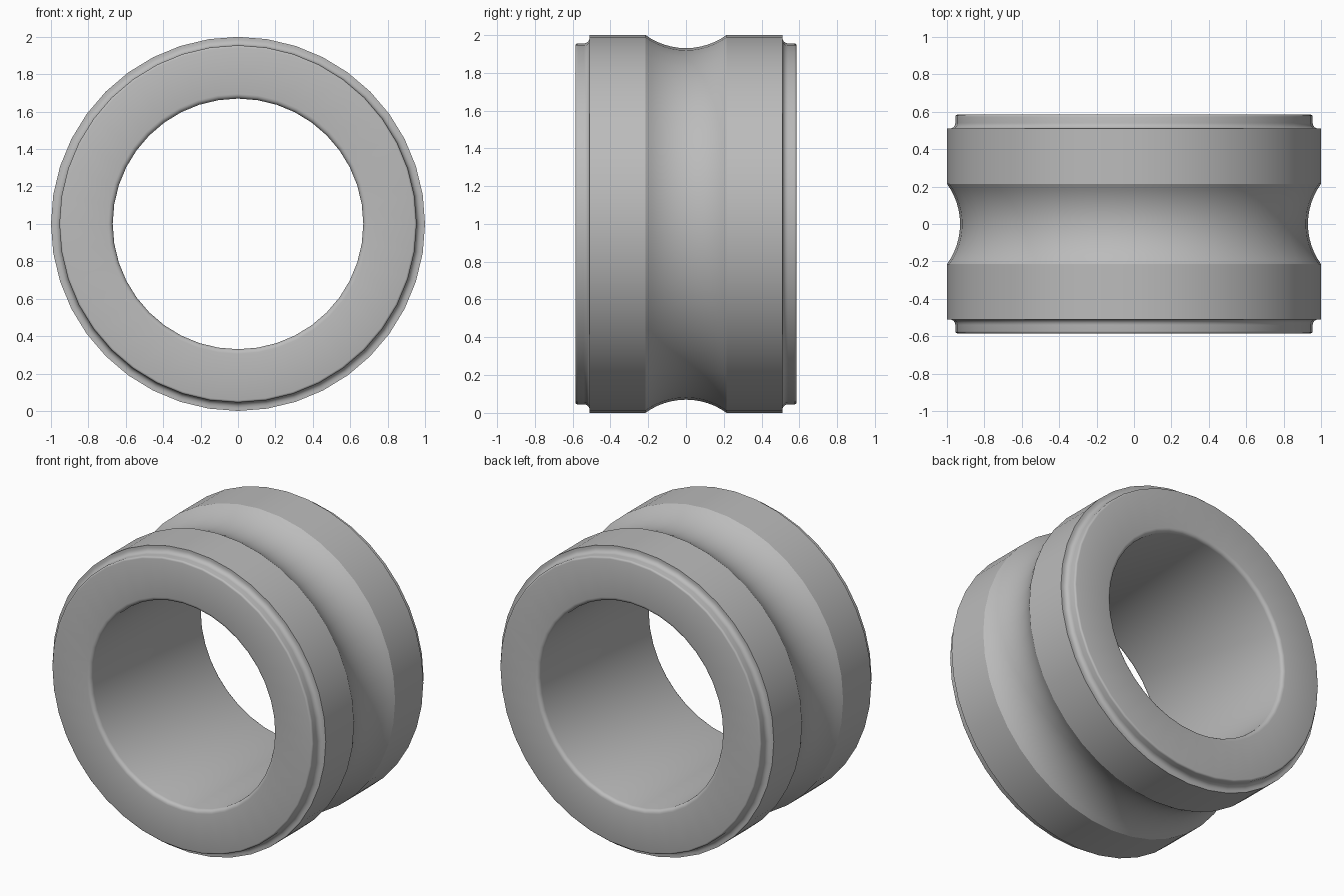
import bpy
import bmesh
from math import cos, sin, pi, asin, radians
from mathutils import Matrix, Vector

cube = bpy.data.objects.get("Cube")
if cube:
    bpy.data.objects.remove(cube, do_unlink=True)

SEGMENTS = 40
HALF_WIDTH, OUTER, BORE = 0.585, 1.0, 0.67
SHOULDER_Y, LIP = 0.51, 0.955
GROOVE_Y, GROOVE_DEPTH = 0.215, 0.07


def arc(radius, y, size, start, end, steps):
    """Points (radius, y) on an arc in the cross-section."""
    angles = [start + (end - start) * i / steps for i in range(steps + 1)]
    return [(radius + size * cos(a), y + size * sin(a)) for a in angles]


# Half of the cross-section, from the groove bottom round to the bore
groove_size = (GROOVE_Y ** 2 + GROOVE_DEPTH ** 2) / (2 * GROOVE_DEPTH)
sweep = asin(GROOVE_Y / groove_size)
half = arc(OUTER - GROOVE_DEPTH + groove_size, 0, groove_size, pi, pi - sweep, 6)
half += [(OUTER, SHOULDER_Y)]
half += arc(LIP + 0.03, SHOULDER_Y + 0.03, 0.03, 1.5 * pi, pi, 4)
half += arc(LIP - 0.012, HALF_WIDTH - 0.012, 0.012, 0, pi / 2, 3)
half += arc(BORE + 0.025, HALF_WIDTH - 0.025, 0.025, pi / 2, pi, 4)

# Mirror the half section into a closed loop
profile = half + [(r, -y) for r, y in reversed(half[1:])]

# Revolve the section about the y axis
bm = bmesh.new()
rings = []
for i in range(SEGMENTS):
    turn = Matrix.Rotation(2 * pi * i / SEGMENTS, 3, 'Y')
    rings.append([bm.verts.new(turn @ Vector((0, y, r))) for r, y in profile])
for i, ring in enumerate(rings):
    following = rings[(i + 1) % SEGMENTS]
    for j in range(len(profile)):
        k = (j + 1) % len(profile)
        bm.faces.new((ring[j], ring[k], following[k], following[j]))
bmesh.ops.recalc_face_normals(bm, faces=bm.faces)
mesh = bpy.data.meshes.new("grooved_ring")
bm.to_mesh(mesh)
bm.free()

ring_object = bpy.data.objects.new("grooved_ring", mesh)
ring_object.location.z = OUTER
bpy.context.collection.objects.link(ring_object)

# Plain grey finish
grey = bpy.data.materials.new("plain_grey")
grey.use_nodes = True
colour = (0.5, 0.5, 0.5, 1)
grey.diffuse_color = colour
grey.node_tree.nodes["Principled BSDF"].inputs["Base Color"].default_value = colour
mesh.materials.append(grey)

# Smooth shading with crisp shoulders
bpy.ops.object.select_all(action='DESELECT')
ring_object.select_set(True)
bpy.context.view_layer.objects.active = ring_object
bpy.ops.object.shade_smooth_by_angle(angle=radians(32))
